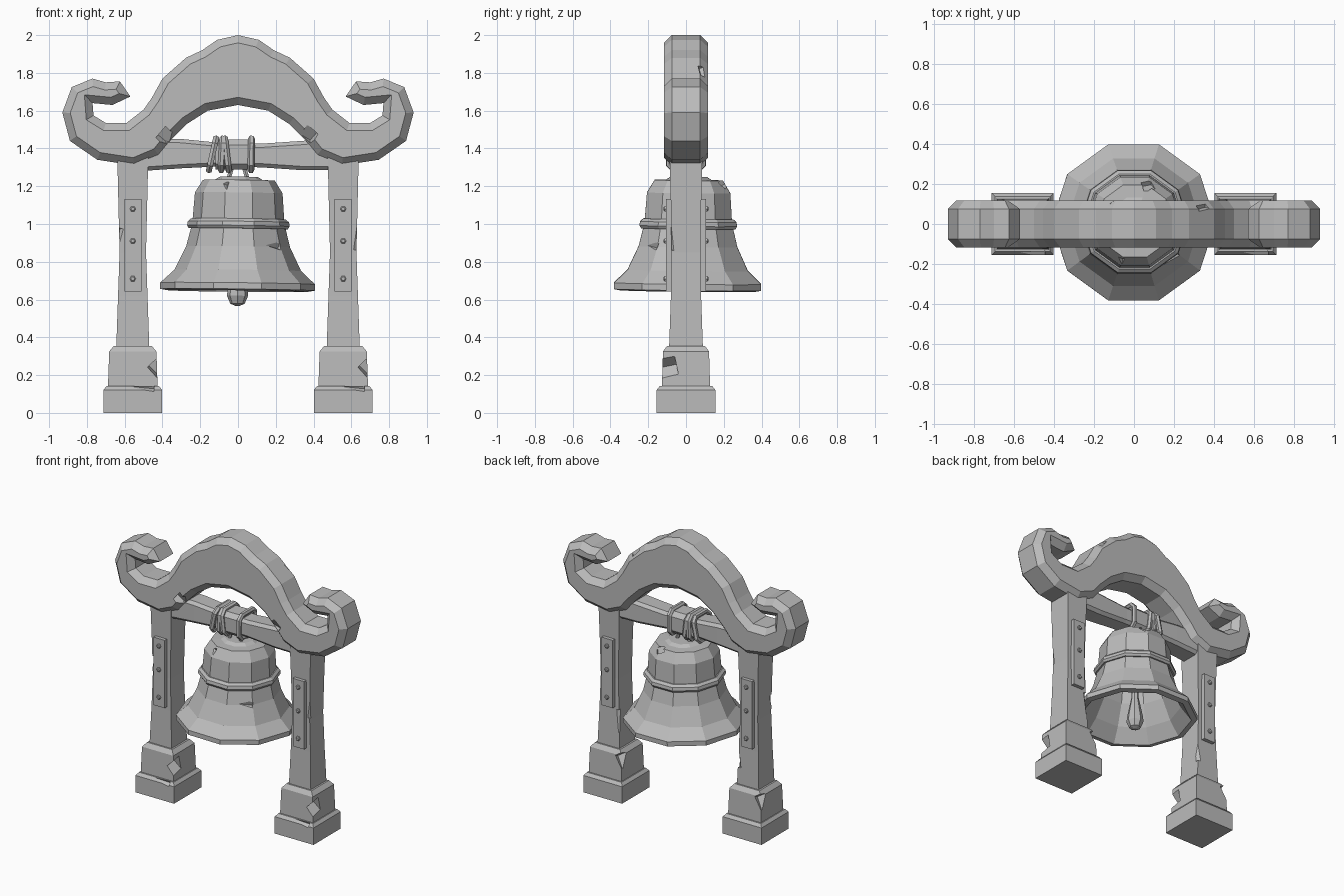
import bpy, bmesh, math
from mathutils import Vector, Euler

if "Cube" in bpy.data.objects:
    bpy.data.objects.remove(bpy.data.objects["Cube"])

grey = bpy.data.materials.new("stone grey")
grey.diffuse_color = (0.5, 0.5, 0.5, 1)
grey.use_nodes = True
grey.node_tree.nodes["Principled BSDF"].inputs["Base Color"].default_value = grey.diffuse_color


def finish(name, bm):
    bmesh.ops.recalc_face_normals(bm, faces=bm.faces)
    me = bpy.data.meshes.new(name)
    bm.to_mesh(me)
    bm.free()
    me.materials.append(grey)
    ob = bpy.data.objects.new(name, me)
    bpy.context.collection.objects.link(ob)
    return ob


def loft(name, rings, caps=True, closed=False):
    """Skin a list of equal-length point rings."""
    bm = bmesh.new()
    vs = [[bm.verts.new(p) for p in r] for r in rings]
    n = len(vs[0])
    pairs = list(zip(vs, vs[1:])) + ([(vs[-1], vs[0])] if closed else [])
    for a, b in pairs:
        for i in range(n):
            j = (i + 1) % n
            bm.faces.new((a[i], a[j], b[j], b[i]))
    if caps and not closed:
        bm.faces.new(vs[0])
        bm.faces.new(vs[-1])
    return finish(name, bm)


def pillar(name, x, sections):
    """Square column from (z, half width, half depth, x shift)."""
    return loft(name, [[(x + d + sx * w, sy * h, z) for sx, sy in
                        ((-1, -1), (1, -1), (1, 1), (-1, 1))]
                       for z, w, h, d in sections])


def lathe(name, profile, n):
    return loft(name, [[(r * math.cos(math.tau * i / n), r * math.sin(math.tau * i / n), z)
                        for i in range(n)] for r, z in profile])


def cut_rect(x, z0, z1, hy, c, tilt=0.0):
    """Rectangle with cut corners across the x axis, leaning by tilt."""
    pts = [(-hy + c, z0), (hy - c, z0), (hy, z0 + c), (hy, z1 - c),
           (hy - c, z1), (-hy + c, z1), (-hy, z1 - c), (-hy, z0 + c)]
    zm = (z0 + z1) / 2
    return [(x + tilt * (z - zm), y, z) for y, z in pts]


def tube(name, pts, radius, cyclic):
    """Six-sided rope along a path."""
    cu = bpy.data.curves.new(name, 'CURVE')
    cu.dimensions = '3D'
    cu.bevel_depth = radius
    cu.bevel_resolution = 1
    cu.use_fill_caps = True
    sp = cu.splines.new('POLY')
    sp.points.add(len(pts) - 1)
    for p, co in zip(sp.points, pts):
        p.co = (*co, 1)
    sp.use_cyclic_u = cyclic
    cu.materials.append(grey)
    ob = bpy.data.objects.new(name, cu)
    bpy.context.collection.objects.link(ob)
    bpy.ops.object.select_all(action='DESELECT')
    ob.select_set(True)
    bpy.context.view_layer.objects.active = ob
    bpy.ops.object.convert(target='MESH')
    for f in ob.data.polygons:
        f.use_smooth = False
    return ob


def chip(ob, loc, size, rot):
    """Knock a faceted notch out of a part."""
    bm = bmesh.new()
    bmesh.ops.create_cube(bm, size=1)
    for v in bm.verts:
        v.co = Euler(rot).to_matrix() @ Vector([a * b for a, b in zip(v.co, size)]) + Vector(loc)
    cutter = finish("chip_cutter", bm)
    cutter.hide_render = True
    cutter.display_type = 'WIRE'
    mod = ob.modifiers.new("chip", 'BOOLEAN')
    mod.operation = 'DIFFERENCE'
    mod.solver = 'EXACT'
    mod.object = cutter


# Scrolled roof arch: half outline, mirrored, with a chamfered rim
upper = [(.11, 1.975), (.19, 1.92), (.275, 1.88), (.40, 1.77), (.455, 1.67), (.50, 1.605),
         (.59, 1.535), (.70, 1.535), (.765, 1.575), (.77, 1.64), (.665, 1.63), (.57, 1.675),
         (.625, 1.755), (.70, 1.75), (.77, 1.77), (.88, 1.725), (.93, 1.59), (.89, 1.44),
         (.745, 1.34), (.55, 1.31), (.42, 1.365), (.36, 1.44), (.27, 1.53), (.16, 1.60)]
outline = [(0, 2.0)] + upper + [(0, 1.63)] + [(-x, z) for x, z in reversed(upper)]
bm = bmesh.new()
front = [bm.verts.new((x, -.075, z)) for x, z in outline]
back = [bm.verts.new((x, .075, z)) for x, z in outline]
caps = [bm.faces.new(front), bm.faces.new(back)]
for i in range(len(outline)):
    j = (i + 1) % len(outline)
    bm.faces.new((front[i], front[j], back[j], back[i]))
bmesh.ops.recalc_face_normals(bm, faces=bm.faces)
bmesh.ops.inset_individual(bm, faces=caps, thickness=.04, depth=.042, use_even_offset=True)
arch = finish("scroll_arch", bm)
chip(arch, (-.385, -.12, 1.46), (.07, .07, .07), (.6, .7, .2))
chip(arch, (.375, -.12, 1.465), (.07, .07, .07), (.7, .5, .4))
chip(arch, (.36, .10, 1.83), (.07, .07, .07), (.5, .8, .3))
chip(arch, (-.12, .11, 1.98), (.07, .06, .06), (.6, .3, .7))

# Posts on stepped plinths, with bolted plates front and back
for s, side in ((-1, "left"), (1, "right")):
    cx = .557 * s
    base = pillar(side + "_base", cx, [(0, .155, .155, 0), (.122, .155, .155, 0), (.143, .138, .138, 0)])
    block = pillar(side + "_plinth", cx, [(.12, .132, .128, 0), (.325, .125, .122, 0), (.355, .10, .10, 0)])
    post = pillar(side + "_post", cx, [(.33, .088, .09, 0), (.62, .078, .08, 0), (.85, .070, .077, 0),
                                       (1.1, .076, .08, 0), (1.4, .083, .088, 0)])
    chip(block, (cx + .135, -.10, .245), (.08, .10, .08), (.3, .8, .2))
    chip(block, (cx - .13, .12, .29), (.06, .07, .10), (.5, .5, .4))
    chip(base, (cx + .05, -.16, .14), (.13, .04, .035), (.5, .1, .1))
    chip(post, (cx + .082 * s, -.085, .92), (.035, .035, .12), (.1, .2, .7))
    chip(post, (cx - .09 * s, .09, .55), (.04, .04, .16), (.1, .1, .7))
    for f, face in ((-1, "front"), (1, "back")):
        bm = bmesh.new()
        bmesh.ops.create_cube(bm, size=1)
        for v in bm.verts:
            v.co = (cx + v.co.x * .09, f * .088 + v.co.y * .036, .887 + v.co.z * .49)
        finish(f"{side}_{face}_plate", bm)
        for z in (1.08, .91, .71):
            loft(f"{side}_{face}_bolt",
                 [[(cx + r * math.cos(a * math.tau / 6), f * y, z + r * math.sin(a * math.tau / 6))
                   for a in range(6)] for r, y in ((.016, .10), (.016, .113), (.010, .118))])

# Cross beam
loft("cross_beam", [cut_rect(x, z0, z1, hy, .02) for x, z0, z1, hy in
                    ((-.52, 1.28, 1.455, .08), (-.30, 1.295, 1.45, .076), (-.1, 1.305, 1.43, .07),
                     (.12, 1.30, 1.425, .07), (.34, 1.285, 1.44, .076), (.52, 1.285, 1.455, .08))])

# Rope wrapping on the beam
loft("rope_wrap", [cut_rect(x, 1.288, 1.447, .085, .03) for x in (-.12, .075)])
for x, tilt in ((-.135, .22), (-.06, -.12), (-.085, .05), (.07, .02)):
    tube("rope_band", cut_rect(x, 1.285, 1.453, .09, .03, tilt), .018, True)

# Hanging loops between rope and bell
for y in (-.03, .03):
    tube("hanger_loop", [(-.055, y, 1.22), (-.035, y, 1.29), (-.015, 0, 1.32), (.015, 0, 1.32),
                         (.035, y, 1.29), (.055, y, 1.22)], .013, False)

# Hollow ten-sided bell
bell = lathe("bell", [(.001, 1.25), (.10, 1.25), (.125, 1.235), (.19, 1.232), (.232, 1.165), (.242, 1.03),
                      (.252, .97), (.275, .88), (.335, .755), (.41, .685), (.41, .652), (.37, .645),
                      (.30, .74), (.235, .88), (.205, 1.03), (.19, 1.16), (.001, 1.20)], 10)
band = loft("bell_band", [[(r * math.cos(i * math.tau / 10), r * math.sin(i * math.tau / 10), z)
                           for i in range(10)] for r, z in
                          ((.235, .975), (.262, .975), (.272, .99), (.268, 1.012), (.25, 1.027), (.23, 1.027))],
            closed=True)
chip(bell, (.20, -.19, .885), (.09, .05, .03), (.3, .2, .8))
chip(bell, (.07, .20, 1.22), (.06, .05, .05), (.6, .4, .2))
chip(bell, (-.07, -.20, 1.22), (.05, .05, .05), (.6, .4, .2))

# Clapper
clapper = lathe("clapper", [(.012, .567), (.038, .578), (.056, .62), (.052, .66), (.024, .80), (.016, 1.21)], 8)
for ob in (bell, band, clapper):
    ob.rotation_euler = (-.012, .012, 0)
    ob.location = (-.01, 0, 0)
